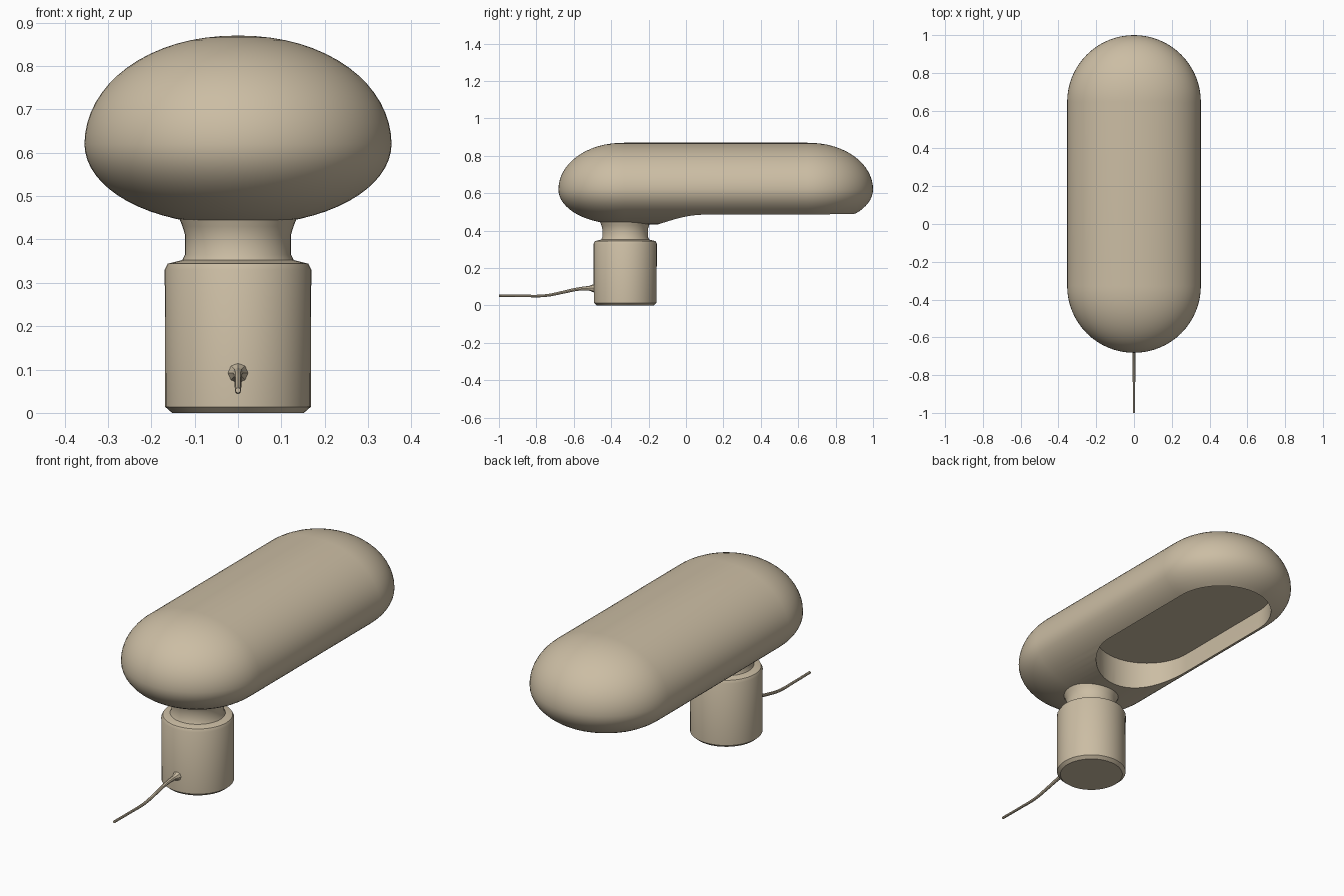
import bpy, bmesh, math
from math import sin, cos, pi

cube = bpy.data.objects.get("Cube")
if cube:
    bpy.data.objects.remove(cube, do_unlink=True)

BEIGE = (0.60, 0.51, 0.37, 1)
mat = bpy.data.materials.new("warm beige")
mat.use_nodes = True
mat.diffuse_color = BEIGE
bsdf = next(n for n in mat.node_tree.nodes if n.type == 'BSDF_PRINCIPLED')
bsdf.inputs["Base Color"].default_value = BEIGE


def select_only(ob):
    bpy.ops.object.select_all(action='DESELECT')
    ob.select_set(True)
    bpy.context.view_layer.objects.active = ob


def smooth(ob, degrees=35):
    select_only(ob)
    bpy.ops.object.shade_smooth_by_angle(angle=math.radians(degrees))


def stadium(name, rings, y0, y1, half=32):
    """Stack (radius, z) rings around a spine from y0 to y1; equal ends give a round part."""
    bm = bmesh.new()
    rows = []
    for r, z in rings:
        row = []
        for centre, start in ((y1, 0), (y0, pi)):
            for i in range(half + 1):
                t = start + pi * i / half
                row.append(bm.verts.new((r * cos(t), centre + r * sin(t), z)))
        rows.append(row)
    n = len(rows[0])
    for low, high in zip(rows, rows[1:]):
        for i in range(n):
            j = (i + 1) % n
            bm.faces.new((low[i], low[j], high[j], high[i]))
    for row, (r, z) in zip((rows[0], rows[-1]), (rings[0], rings[-1])):
        if r > 0:
            bm.faces.new(row)
    bmesh.ops.remove_doubles(bm, verts=bm.verts, dist=1e-5)
    bmesh.ops.recalc_face_normals(bm, faces=bm.faces)
    me = bpy.data.meshes.new(name)
    bm.to_mesh(me)
    bm.free()
    me.materials.append(mat)
    ob = bpy.data.objects.new(name, me)
    bpy.context.collection.objects.link(ob)
    return ob


# Pill-shaped shade: flattened oval section, a little taller above its widest line
WIDEST_Z, RADIUS, STEPS = 0.62, 0.354, 32
section = []
for k in range(STEPS + 1):
    a = -pi / 2 + pi * k / STEPS
    height = 0.25 if a > 0 else 0.187
    r = 0 if k in (0, STEPS) else RADIUS * cos(a) ** 0.95
    section.append((r, WIDEST_Z + height * sin(a)))
shade = stadium("shade", section, -0.328, 0.646)

# Long recess in the underside of the shade
cutter = stadium("recess_cutter", [(0.25, 0.3), (0.25, 0.585)], 0.10, 0.655)
cutter.hide_render = True
cut = shade.modifiers.new("recess", 'BOOLEAN')
cut.operation = 'DIFFERENCE'
cut.solver = 'EXACT'
cut.object = cutter
select_only(shade)
bpy.ops.object.modifier_apply(modifier=cut.name)
bpy.data.objects.remove(cutter, do_unlink=True)
smooth(shade)

# Round base with chamfered rims, and the neck rising into the shade
BASE_Y = -0.325
base = stadium("base", [(0.152, 0), (0.168, 0.014), (0.169, 0.33),
                        (0.162, 0.344), (0.13, 0.352)], BASE_Y, BASE_Y, 20)
smooth(base)
neck = stadium("neck", [(0.132, 0.345), (0.122, 0.365), (0.122, 0.41),
                        (0.128, 0.43), (0.14, 0.46)], BASE_Y, BASE_Y, 20)
smooth(neck)

# Power cable leaving the front of the base, thicker where it joins
curve = bpy.data.curves.new("cable", 'CURVE')
curve.dimensions = '3D'
curve.bevel_depth = 0.008
curve.bevel_resolution = 2
curve.use_fill_caps = True
path = [(-1, 0.052, 0.8), (-0.87, 0.051, 0.8), (-0.75, 0.053, 0.9), (-0.66, 0.07, 1),
        (-0.58, 0.087, 1.1), (-0.52, 0.092, 1.5), (-0.48, 0.092, 3.4)]
spline = curve.splines.new('BEZIER')
spline.bezier_points.add(len(path) - 1)
for p, (y, z, thick) in zip(spline.bezier_points, path):
    p.co = (0, y, z)
    p.radius = thick
    p.handle_left_type = p.handle_right_type = 'AUTO'
curve.materials.append(mat)
cable = bpy.data.objects.new("cable", curve)
bpy.context.collection.objects.link(cable)
select_only(cable)
bpy.ops.object.convert(target='MESH')
smooth(bpy.context.view_layer.objects.active)
